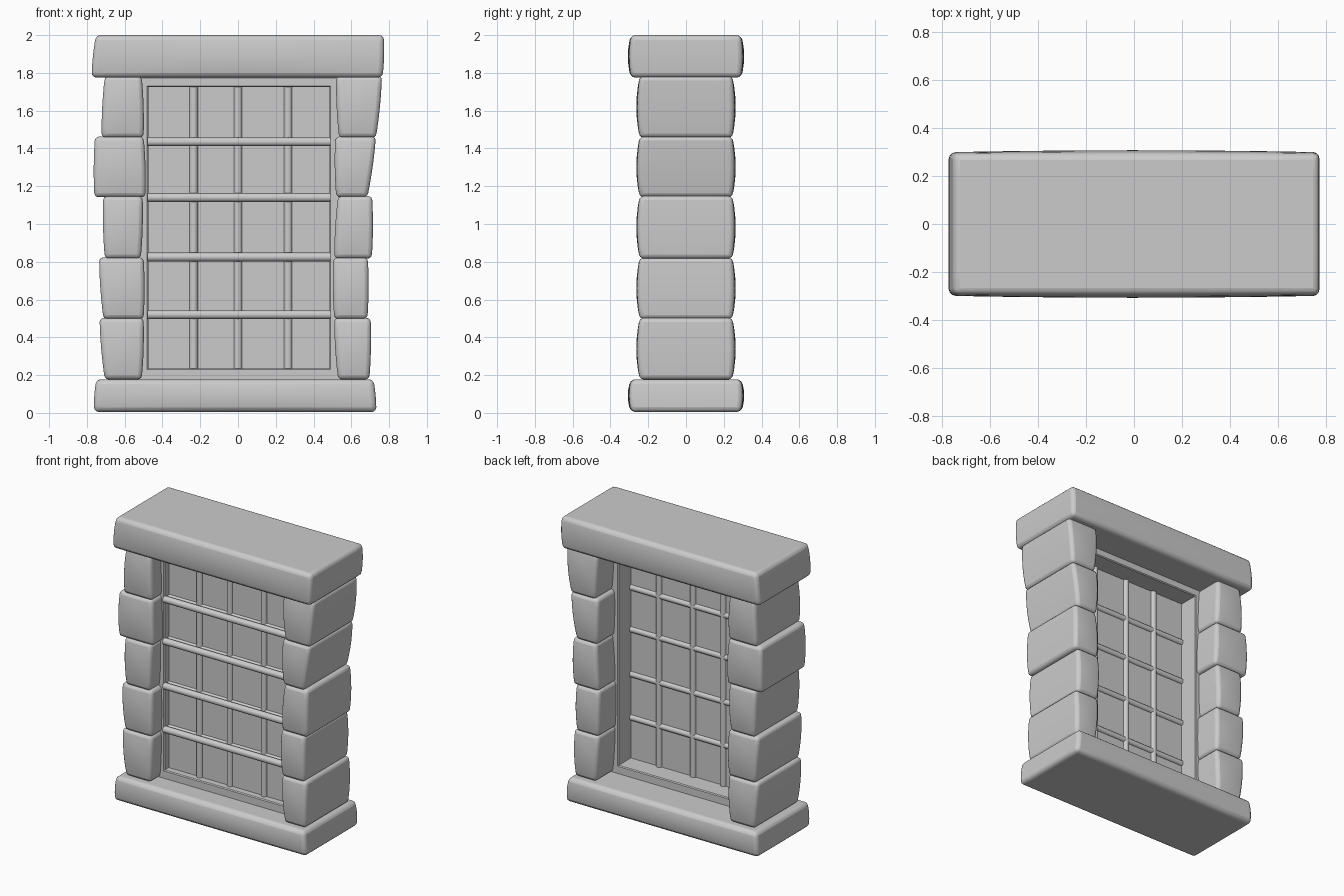
import bpy, bmesh, math

if "Cube" in bpy.data.objects:
    bpy.data.objects.remove(bpy.data.objects["Cube"])


def add_object(name, bm):
    bmesh.ops.recalc_face_normals(bm, faces=bm.faces)
    mesh = bpy.data.meshes.new(name)
    bm.to_mesh(mesh)
    bm.free()
    ob = bpy.data.objects.new(name, mesh)
    bpy.context.collection.objects.link(ob)
    return ob


def smooth(ob, angle=45):
    bpy.ops.object.select_all(action='DESELECT')
    ob.select_set(True)
    bpy.context.view_layer.objects.active = ob
    bpy.ops.object.shade_smooth_by_angle(angle=math.radians(angle))


def stone(name, left, right, z0, z1, depth, bulge, bevel):
    """Pillowed block; left and right are (bottom x, top x)."""
    bm = bmesh.new()
    bmesh.ops.create_cube(bm, size=2)
    bmesh.ops.subdivide_edges(bm, edges=bm.edges[:], cuts=5, use_grid_fill=True)
    for v in bm.verts:
        u, d, w = v.co
        t = (w + 1) / 2
        xl = left[0] + (left[1] - left[0]) * t
        xr = right[0] + (right[1] - right[0]) * t
        x = xl + (xr - xl) * (u + 1) / 2
        x += u * bulge * 0.3 * (1 - w * w)
        y = d * (depth + bulge * (1 - w * w) * (1 - 0.5 * u * u))
        v.co = (x, y, z0 + (z1 - z0) * t)
    ob = add_object(name, bm)
    mod = ob.modifiers.new("soft_edges", 'BEVEL')
    mod.width, mod.segments = bevel, 3
    mod.limit_method, mod.angle_limit = 'ANGLE', math.radians(50)
    smooth(ob, 60)


def box(name, x0, x1, y0, y1, z0, z1, bevel=0.006):
    bm = bmesh.new()
    bmesh.ops.create_cube(bm, size=1)
    for v in bm.verts:
        v.co = ((x0 + x1) / 2 + v.co.x * (x1 - x0),
                (y0 + y1) / 2 + v.co.y * (y1 - y0),
                (z0 + z1) / 2 + v.co.z * (z1 - z0))
    ob = add_object(name, bm)
    if bevel:
        mod = ob.modifiers.new("edge", 'BEVEL')
        mod.width, mod.segments = bevel, 1


def rod(name, loc, length, radius, horizontal):
    rot = (0, math.pi / 2, 0) if horizontal else (0, 0, 0)
    bpy.ops.mesh.primitive_cylinder_add(vertices=16, radius=radius, depth=length,
                                        location=loc, rotation=rot)
    bpy.context.object.name = name
    smooth(bpy.context.object)


# Lintel and sill slabs
stone("lintel", (-0.775, -0.752), (0.765, 0.772), 1.775, 2.0, 0.292, 0.016, 0.025)
stone("sill", (-0.762, -0.75), (0.732, 0.716), 0.005, 0.178, 0.292, 0.016, 0.025)

# Stacked side stones: outer (bottom, top), inner (bottom, top)
levels = [0.18, 0.50, 0.82, 1.145, 1.46, 1.78]
left_stones = [((-0.705, -0.733), (-0.51, -0.50)), ((-0.712, -0.735), (-0.50, -0.50)),
               ((-0.705, -0.713), (-0.515, -0.505)), ((-0.76, -0.757), (-0.49, -0.50)),
               ((-0.722, -0.705), (-0.50, -0.51))]
right_stones = [((0.695, 0.702), (0.53, 0.51)), ((0.685, 0.687), (0.51, 0.505)),
                ((0.708, 0.710), (0.51, 0.53)), ((0.685, 0.73), (0.52, 0.515)),
                ((0.73, 0.762), (0.535, 0.52))]
for i in range(5):
    z0, z1 = levels[i] - 0.003, levels[i + 1] + 0.003
    outer, inner = left_stones[i]
    stone(f"left_stone_{i + 1}", outer, inner, z0, z1, 0.245, 0.018, 0.022)
    outer, inner = right_stones[i]
    stone(f"right_stone_{i + 1}", inner, outer, z0, z1, 0.245, 0.018, 0.022)

# Window frame
Y0, Y1, YG = -0.14, 0.06, -0.085
box("frame_left", -0.54, -0.475, Y0, Y1, 0.17, 1.78)
box("frame_right", 0.485, 0.56, Y0, Y1, 0.17, 1.78)
box("frame_top", -0.53, 0.55, Y0, Y1, 1.725, 1.78)
box("frame_bottom", -0.53, 0.55, Y0, Y1, 0.17, 0.235)

# Glass pane and lattice bars
box("glass", -0.49, 0.50, YG - 0.005, YG + 0.005, 0.22, 1.74, 0)
for i, x in enumerate((-0.235, 0.0, 0.265)):
    rod(f"vertical_bar_{i + 1}", (x, YG, 0.98), 1.52, 0.023, False)
for i, z in enumerate((0.52, 0.825, 1.14, 1.435)):
    rod(f"horizontal_bar_front_{i + 1}", (0.005, Y0 + 0.008, z), 0.97, 0.023, True)
    rod(f"horizontal_bar_{i + 1}", (0.005, YG, z), 0.98, 0.021, True)
